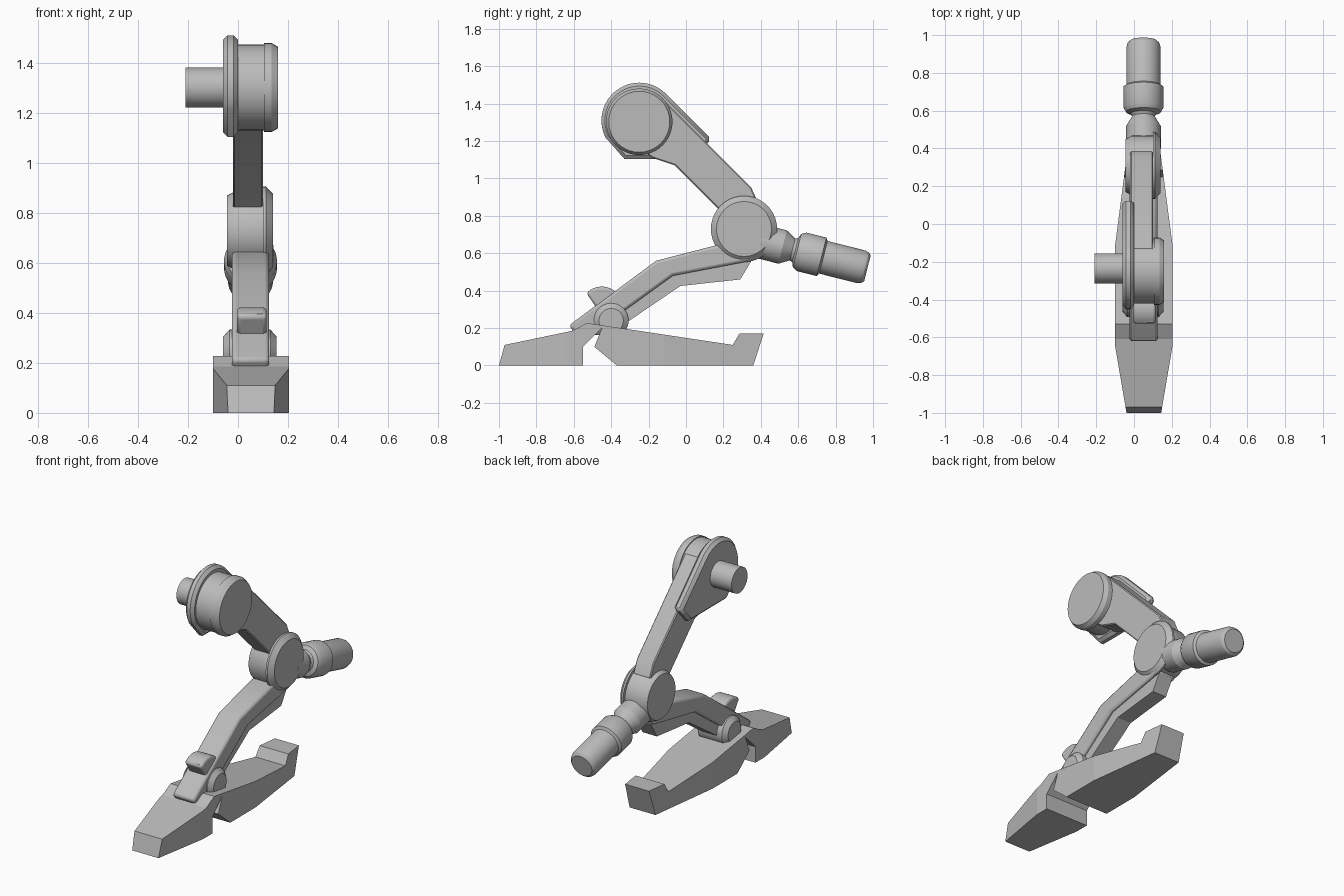
import bpy, bmesh, math
from mathutils import Vector

cube = bpy.data.objects.get("Cube")
if cube:
    bpy.data.objects.remove(cube, do_unlink=True)

MID = 0.05  # x of the leg's centre plane

gray = bpy.data.materials.new("plain gray")
gray.use_nodes = True
gray.diffuse_color = (0.5, 0.5, 0.5, 1)
gray.node_tree.nodes["Principled BSDF"].inputs["Base Color"].default_value = (0.5, 0.5, 0.5, 1)


def finish(bm, name, bevel=0, segments=1, smooth=True):
    bmesh.ops.recalc_face_normals(bm, faces=bm.faces)
    mesh = bpy.data.meshes.new(name)
    bm.to_mesh(mesh)
    bm.free()
    mesh.materials.append(gray)
    ob = bpy.data.objects.new(name, mesh)
    bpy.context.collection.objects.link(ob)
    bpy.ops.object.select_all(action='DESELECT')
    ob.select_set(True)
    bpy.context.view_layer.objects.active = ob
    if bevel:
        mod = ob.modifiers.new("Bevel", 'BEVEL')
        mod.width, mod.segments = bevel, segments
        mod.limit_method, mod.angle_limit = 'ANGLE', math.radians(50)
    if smooth:
        bpy.ops.object.shade_smooth_by_angle(angle=math.radians(30))
    return ob


def side_prism(profile, x0, x1):
    """Extrude a (y, z) outline between two x positions."""
    bm = bmesh.new()
    face = bm.faces.new([bm.verts.new((x0, y, z)) for y, z in profile])
    ext = bmesh.ops.extrude_face_region(bm, geom=[face])
    moved = [v for v in ext["geom"] if isinstance(v, bmesh.types.BMVert)]
    bmesh.ops.translate(bm, verts=moved, vec=(x1 - x0, 0, 0))
    return bm


def lathe(name, origin, axis, profile, sides=40):
    """Closed turned part from (distance along axis, radius) pairs."""
    bm = bmesh.new()
    turn = Vector((0, 0, 1)).rotation_difference(Vector(axis).normalized())
    rings = []
    for s, r in profile:
        rings.append([bm.verts.new(turn @ Vector((r * math.cos(a), r * math.sin(a), s)) + Vector(origin))
                      for a in (math.tau * i / sides for i in range(sides))])
    for lo, hi in zip(rings, rings[1:]):
        for i in range(sides):
            j = (i + 1) % sides
            bm.faces.new((lo[i], lo[j], hi[j], hi[i]))
    bm.faces.new(rings[0])
    bm.faces.new(rings[-1])
    return finish(bm, name)


def arc(cy, cz, r, start, end, steps):
    angles = [math.radians(start + (end - start) * i / steps) for i in range(steps + 1)]
    return [(cy + r * math.cos(a), cz + r * math.sin(a)) for a in angles]


def foot_part(name, profile):
    """Foot block whose width narrows toward toe and heel."""
    bm = side_prism(profile, -1, 1)
    for y in (-0.64, -0.12):
        bmesh.ops.bisect_plane(bm, geom=bm.verts[:] + bm.edges[:] + bm.faces[:],
                               plane_co=(0, y, 0), plane_no=(0, 1, 0))
    for v in bm.verts:
        half = 0.153
        if v.co.y < -0.64:
            half -= (-0.64 - v.co.y) * 0.17
        elif v.co.y > -0.12:
            half -= (v.co.y + 0.12) * 0.13
        v.co.x = MID + 0.002 + math.copysign(half, v.co.x)
    return finish(bm, name, smooth=False)


# Foot
foot_part("toe_block", [(-1, 0), (-0.97, 0.11), (-0.61, 0.185), (-0.53, 0.227),
                        (-0.45, 0.215), (-0.45, 0.2), (-0.55, 0.1), (-0.55, 0)])
foot_part("heel_block", [(-0.45, 0.215), (0.25, 0.11), (0.285, 0.17), (0.415, 0.17),
                         (0.36, 0), (-0.37, 0), (-0.49, 0.1), (-0.45, 0.2)])

# Ankle and shin
X = (1, 0, 0)
lathe("ankle_joint", (-0.06, -0.4, 0.24), X,
      [(0, 0.065), (0.025, 0.093), (0.19, 0.093), (0.215, 0.065)])
finish(side_prism([(-0.625, 0.215), (-0.16, 0.56), (0.17, 0.645), (0.33, 0.64), (0.35, 0.56),
                   (-0.07, 0.48), (-0.36, 0.27), (-0.46, 0.16), (-0.6, 0.18)], -0.025, 0.125),
       "shin_beam", 0.015, 2)
finish(side_prism([(-0.43, 0.18), (-0.36, 0.29), (-0.07, 0.5), (0.32, 0.58), (0.35, 0.56),
                   (0.29, 0.46), (-0.03, 0.425), (-0.31, 0.235)], 0, 0.1), "shin_rib", smooth=False)
finish(side_prism(arc(-0.45, 0.31, 0.112, 137, 35, 14) + [(-0.4, 0.28), (-0.48, 0.31)], -0.005, 0.115),
       "ankle_hood", 0.02, 3)

# Knee
lathe("knee_drum", (-0.045, 0.31, 0.73), X, [(0, 0.14), (0.035, 0.158), (0.15, 0.158)])
lathe("knee_cap", (0.1, 0.31, 0.73), X, [(0, 0.177), (0.012, 0.177), (0.04, 0.147)])

# Thigh and hip
finish(side_prism([(-0.25, 1.45), (-0.13, 1.43), (0.35, 0.95), (0.385, 0.87), (0.31, 0.7), (-0.06, 1.07),
                   (-0.18, 1.11), (-0.3, 1.2)], -0.02, 0.1), "thigh_beam", 0.006)
lathe("hip_drum", (-0.01, -0.25, 1.303), X, [(0, 0.172), (0.12, 0.172)])
lathe("hip_cap", (0.105, -0.25, 1.303), X, [(0, 0.178), (0.03, 0.178), (0.055, 0.163)])
finish(side_prism(arc(-0.25, 1.31, 0.202, 45, 207, 26) + [(-0.33, 1.105), (0.04, 1.105), (0.135, 1.21)],
                  -0.06, 0), "hip_plate", 0.018)
lathe("hip_peg", (-0.21, -0.235, 1.303), X, [(0, 0.08), (0.17, 0.08)])

# Rear piston behind the knee
lathe("rear_piston", (MID, 0.4, 0.663), (0, 0.97, -0.245),
      [(0, 0.092), (0.12, 0.092), (0.175, 0.06), (0.19, 0.068), (0.2, 0.092), (0.225, 0.106),
       (0.335, 0.106), (0.345, 0.09), (0.555, 0.09), (0.575, 0.084), (0.588, 0.07)])
